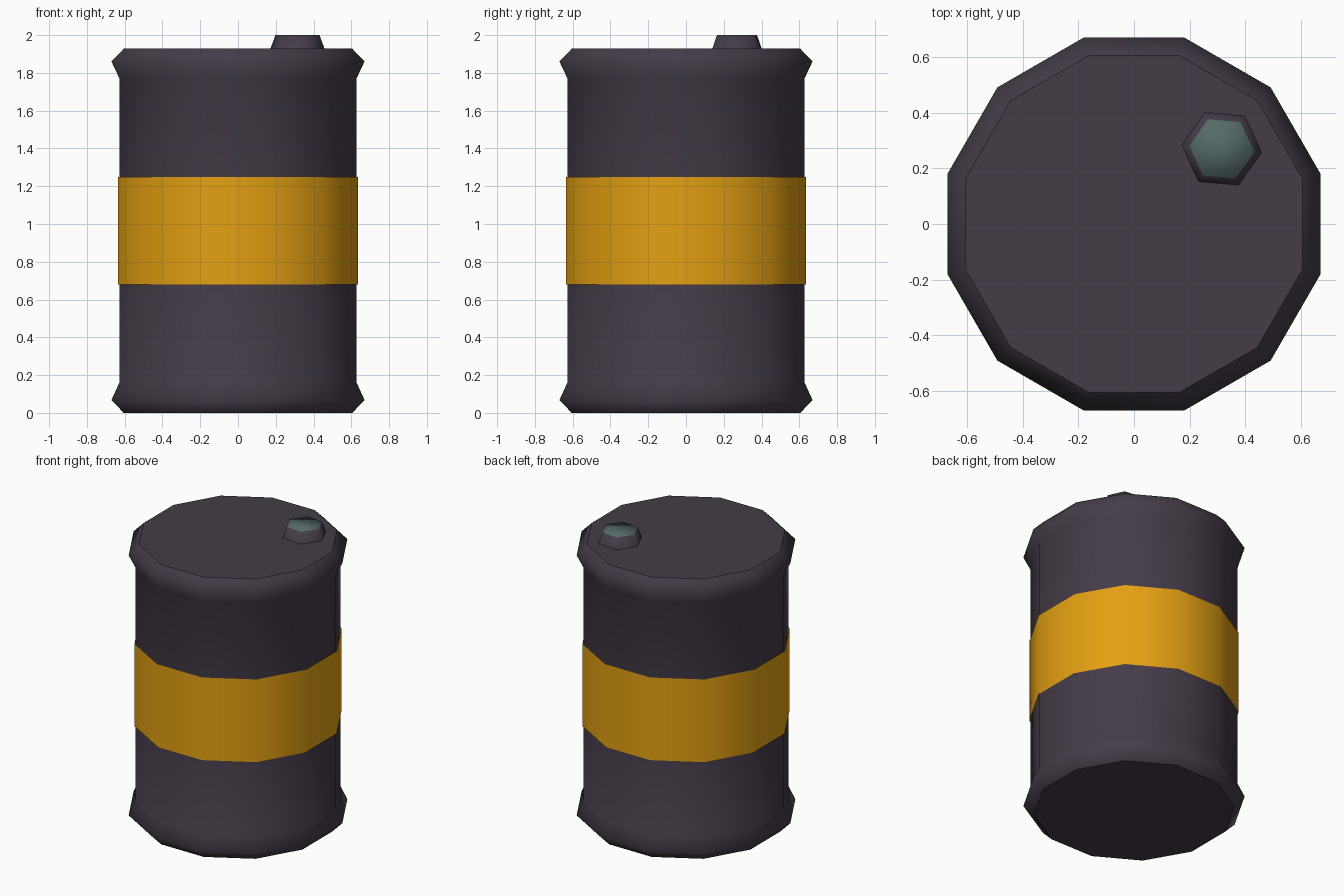
import bpy, bmesh, math

if "Cube" in bpy.data.objects:
    bpy.data.objects.remove(bpy.data.objects["Cube"])

def material(name, rgb):
    m = bpy.data.materials.new(name)
    m.diffuse_color = (*rgb, 1)
    m.use_nodes = True
    m.node_tree.nodes["Principled BSDF"].inputs["Base Color"].default_value = m.diffuse_color
    return m

dark = material("dark_plum_metal", (0.058, 0.045, 0.064))
orange = material("orange_paint", (0.77, 0.35, 0.006))
teal = material("dull_teal", (0.089, 0.144, 0.138))

def lathe(name, profile, sides, turn, mats, centre=(0, 0), caps=(True, True), flat_caps=True):
    """Stack rings of (radius, z) into a faceted, side-smoothed solid."""
    bm = bmesh.new()
    rings = []
    for r, z in profile:
        rings.append([bm.verts.new((centre[0] + r * math.cos(turn + k * math.tau / sides),
                                    centre[1] + r * math.sin(turn + k * math.tau / sides), z))
                      for k in range(sides)])
    for a, b in zip(rings, rings[1:]):
        for k in range(sides):
            n = (k + 1) % sides
            bm.faces.new((a[k], a[n], b[n], b[k])).smooth = True
    if caps[0]:
        bm.faces.new(rings[0][::-1]).smooth = not flat_caps
    if caps[1]:
        top = bm.faces.new(rings[-1])
        top.smooth = not flat_caps
        top.material_index = len(mats) - 1
    me = bpy.data.meshes.new(name)
    bm.to_mesh(me)
    bm.free()
    for m in mats:
        me.materials.append(m)
    ob = bpy.data.objects.new(name, me)
    bpy.context.collection.objects.link(ob)
    return ob

C = 1 / math.cos(math.pi / 12)   # flat-to-flat half width -> corner radius
T = math.pi / 12

# Barrel body with flared rims
body = [(0.605, 0), (0.67, 0.068), (0.628, 0.16), (0.628, 1.772), (0.67, 1.86), (0.605, 1.928)]
lathe("barrel_body", [(r * C, z) for r, z in body], 12, T, [dark])

# Painted band, a thin sleeve around the middle
band = [(0.628, 0.68), (0.634, 0.68), (0.634, 1.25), (0.628, 1.25)]
lathe("painted_band", [(r * C, z) for r, z in band[1:3]], 12, T, [orange], caps=(False, False))

# Filler cap on the lid, with a coloured top
lathe("filler_cap", [(0.145, 1.925), (0.117, 2.0)], 6, math.radians(-5), [dark, teal],
      centre=(0.315, 0.27), caps=(False, True), flat_caps=False)
